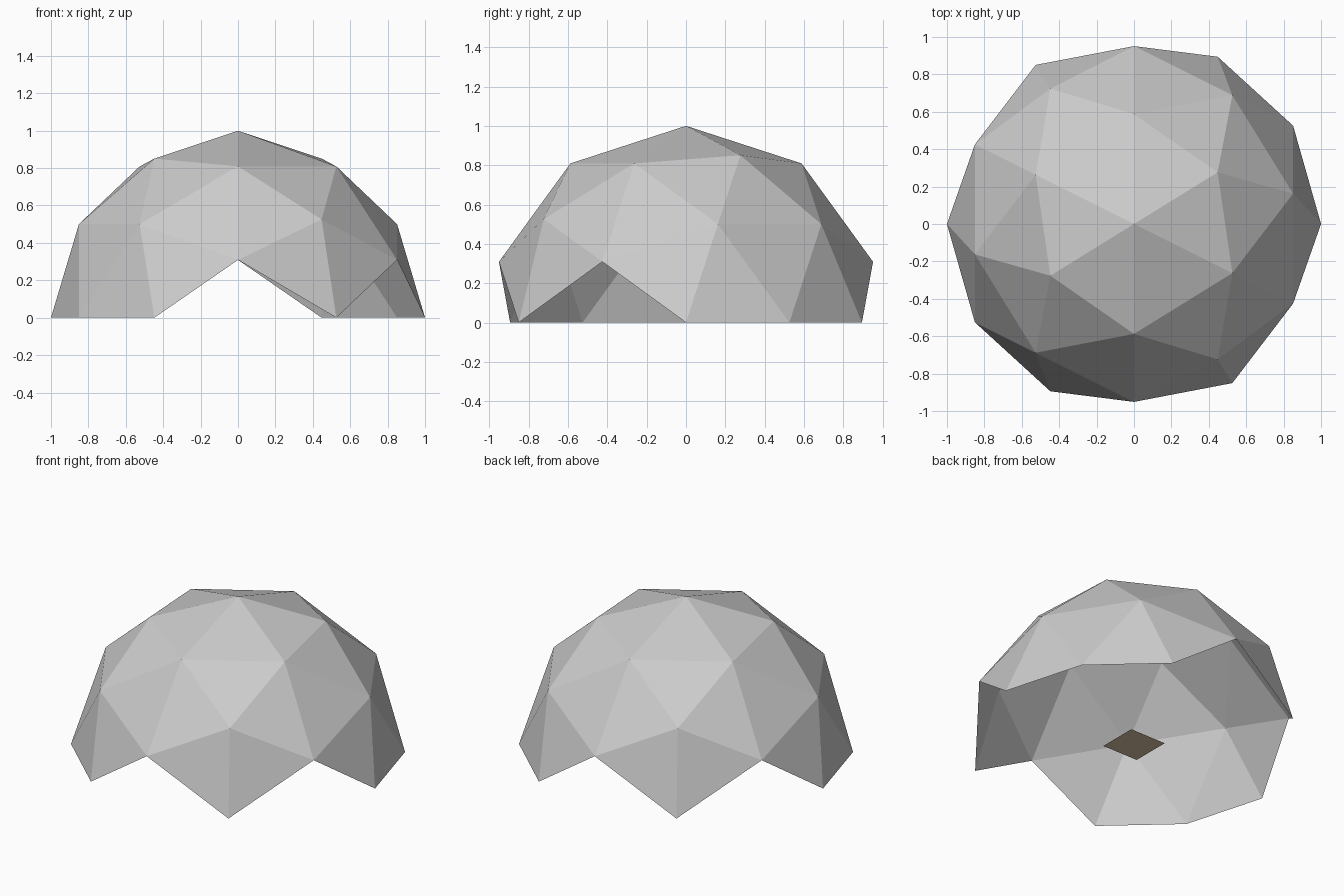
import bpy, bmesh, math
from mathutils import Matrix

if "Cube" in bpy.data.objects:
    bpy.data.objects.remove(bpy.data.objects["Cube"])


def material(name, rgb):
    m = bpy.data.materials.new(name)
    m.diffuse_color = (*rgb, 1.0)
    m.use_nodes = True
    m.node_tree.nodes["Principled BSDF"].inputs["Base Color"].default_value = m.diffuse_color
    return m


def add_object(name, bm, mat):
    mesh = bpy.data.meshes.new(name)
    bm.to_mesh(mesh)
    bm.free()
    mesh.materials.append(mat)
    obj = bpy.data.objects.new(name, mesh)
    bpy.context.collection.objects.link(obj)
    return obj


grey = material("dome_grey", (0.6, 0.6, 0.6))
tan = material("floor_tan", (0.69, 0.54, 0.38))

# Geodesic shell: edge-up icosahedron, each face split in four, pushed out to the unit sphere
a = 1 / math.sqrt(1 + ((1 + math.sqrt(5)) / 2) ** 2)
b = math.sqrt(1 - a * a)
bm = bmesh.new()
for s in (-a, a):
    for t in (-b, b):
        for co in ((s, 0, t), (t, s, 0), (0, t, s)):
            bm.verts.new(co)
bmesh.ops.convex_hull(bm, input=bm.verts[:])
bmesh.ops.subdivide_edges(bm, edges=bm.edges[:], cuts=1, use_grid_fill=True)
for v in bm.verts:
    v.co.normalize()

# Keep only whole triangles above ground, which leaves the four pointed doorways
bmesh.ops.delete(bm, geom=[v for v in bm.verts if v.co.z < -0.01], context='VERTS')
bmesh.ops.recalc_face_normals(bm, faces=bm.faces[:])
if sum(f.normal.dot(f.calc_center_median()) for f in bm.faces) < 0:
    bmesh.ops.reverse_faces(bm, faces=bm.faces[:])
bm.transform(Matrix.Rotation(math.atan2(a, b), 4, 'Z'))
add_object("dome_shell", bm, grey)

# Small square floor panel in the middle
bm = bmesh.new()
bmesh.ops.create_grid(bm, x_segments=1, y_segments=1, size=0.13)
add_object("floor_panel", bm, tan)
